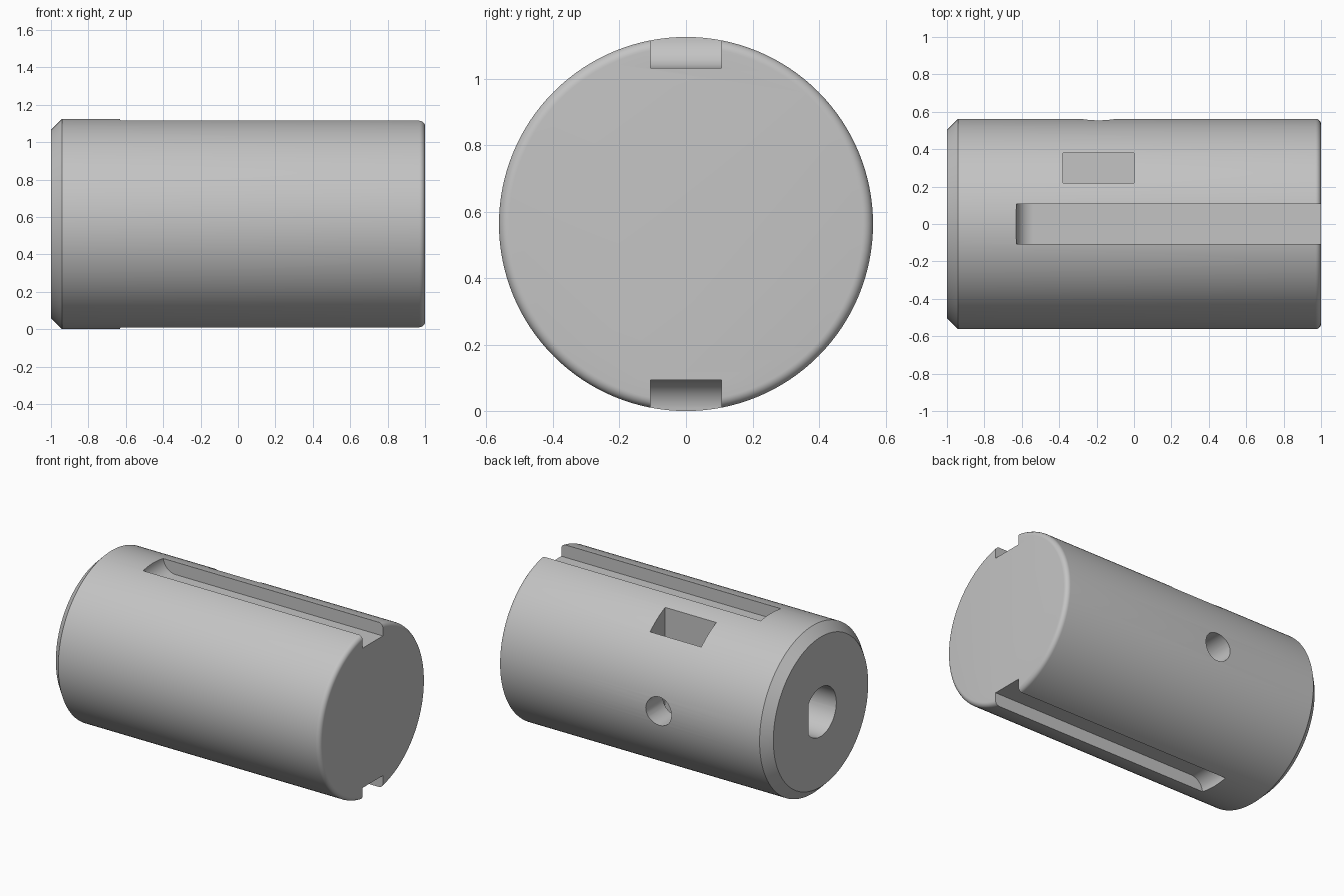
import bpy, bmesh
from math import sin, cos, pi, acos, radians
from mathutils import Matrix

if "Cube" in bpy.data.objects:
    bpy.data.objects.remove(bpy.data.objects["Cube"])

R = 0.5625           # body radius and height of its axis
SIDES = 128


def arc(cx, cy, r, a0, a1, n):
    return [(cx + r * cos(a0 + (a1 - a0) * i / n),
             cy + r * sin(a0 + (a1 - a0) * i / n)) for i in range(n + 1)]


def make_object(name, bm):
    bmesh.ops.recalc_face_normals(bm, faces=bm.faces)
    mesh = bpy.data.meshes.new(name)
    bm.to_mesh(mesh)
    bm.free()
    obj = bpy.data.objects.new(name, mesh)
    bpy.context.collection.objects.link(obj)
    return obj


def prism(name, outline, axis, start, end):
    """Extrude a closed outline along the x or y axis."""
    bm = bmesh.new()

    def place(p, d):
        return (d, p[0], p[1]) if axis == "x" else (p[0], d, p[1])
    rings = [[bm.verts.new(place(p, d)) for p in outline] for d in (start, end)]
    bm.faces.new(rings[0])
    bm.faces.new(rings[1])
    n = len(outline)
    for i in range(n):
        j = (i + 1) % n
        bm.faces.new((rings[0][i], rings[0][j], rings[1][j], rings[1][i]))
    return make_object(name, bm)


grey = bpy.data.materials.new("light grey")
grey.use_nodes = True
grey.diffuse_color = (0.55, 0.55, 0.55, 1)
grey.node_tree.nodes["Principled BSDF"].inputs["Base Color"].default_value = (0.55, 0.55, 0.55, 1)

# Body: revolved profile, chamfered at one end and rounded at the other
fillet = 0.03
profile = [(-1, R - 0.06), (-0.94, R)]
profile += arc(1 - fillet, R - fillet, fillet, pi / 2, 0, 8)
bm = bmesh.new()
rings = []
for x, r in profile:
    rings.append([bm.verts.new((x, r * cos(2 * pi * i / SIDES),
                                R + r * sin(2 * pi * i / SIDES))) for i in range(SIDES)])
for a, b in zip(rings, rings[1:]):
    for i in range(SIDES):
        j = (i + 1) % SIDES
        bm.faces.new((a[i], a[j], b[j], b[i]))
bm.faces.new(rings[0])
bm.faces.new(rings[-1])
body = make_object("coupler_body", bm)
body.data.materials.append(grey)

# Keyways: open at one end, with a curved run-out at the other
depth = 0.094
floor = 2 * R - depth
slot = [(1.1, floor)] + arc(-0.63 + depth, floor + depth, depth, -pi / 2, -pi, 10)
slot += [(-0.63, 1.3), (1.1, 1.3)]
cutters = [prism("upper_keyway_cutter", slot, "y", -0.107, 0.107),
           prism("lower_keyway_cutter", [(x, 2 * R - z) for x, z in slot], "y", -0.107, 0.107)]

# Shaft bore with one flat
bore, flat = 0.165, 0.13
half = acos(flat / bore)
cutters.append(prism("shaft_bore_cutter", arc(0, R, bore, half, 2 * pi - half, 48), "x", -1.1, 0.25))

# Set screw hole and its nut pocket
cutters.append(prism("screw_hole_cutter", arc(-0.19, R, 0.095, 0, 2 * pi, 40)[:-1], "y", 0, 0.7))
cutters.append(prism("nut_pocket_cutter", [(-0.38, 0.37), (0, 0.37), (0, 1.3), (-0.38, 1.3)],
                     "y", 0.22, 0.38))

for cutter in cutters:
    cutter.hide_render = True
    cutter.data.materials.append(grey)
    mod = body.modifiers.new(cutter.name, "BOOLEAN")
    mod.operation = "DIFFERENCE"
    mod.solver = "EXACT"
    mod.object = cutter

# Bake the cuts and drop the cutters
graph = bpy.context.evaluated_depsgraph_get()
cut_mesh = bpy.data.meshes.new_from_object(body.evaluated_get(graph))
body.modifiers.clear()
body.data = cut_mesh
for cutter in cutters:
    bpy.data.objects.remove(cutter)

bpy.ops.object.select_all(action="DESELECT")
body.select_set(True)
bpy.context.view_layer.objects.active = body
bpy.ops.object.shade_smooth_by_angle(angle=radians(30))
